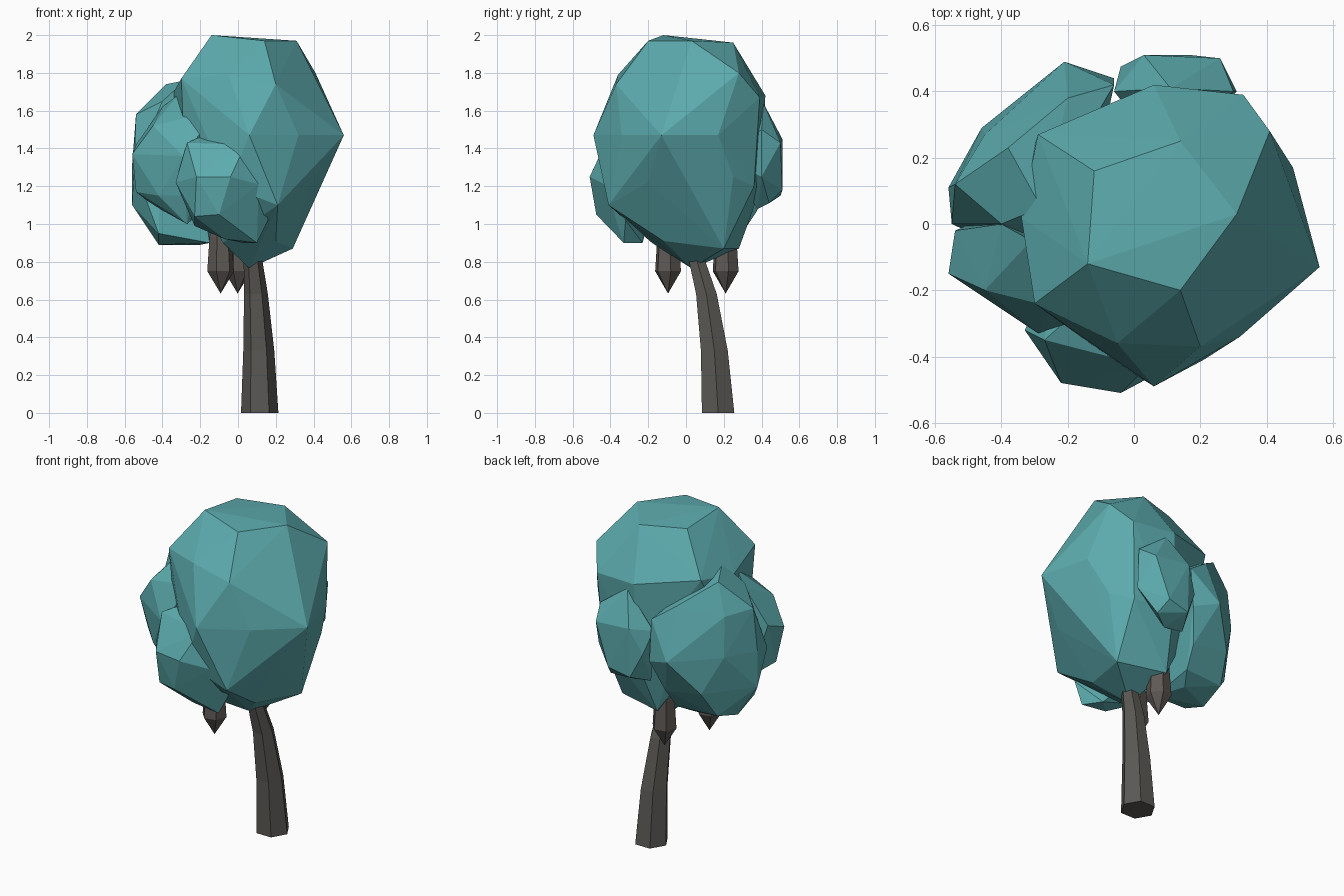
import bpy, bmesh, math

def material(name, rgb):
    m = bpy.data.materials.new(name)
    m.diffuse_color = (*rgb, 1)
    return m


TEAL = material("teal leaves", (0.107, 0.405, 0.42))
BARK = material("grey bark", (0.105, 0.10, 0.09))
POD = material("brown pod", (0.112, 0.099, 0.09))


def finish(name, bm, mat):
    bmesh.ops.recalc_face_normals(bm, faces=bm.faces[:])
    me = bpy.data.meshes.new(name)
    bm.to_mesh(me)
    bm.free()
    me.materials.append(mat)
    ob = bpy.data.objects.new(name, me)
    bpy.context.collection.objects.link(ob)
    return ob


def hull(name, points, mat):
    """Faceted solid spanned by a few key corners."""
    bm = bmesh.new()
    for p in points:
        bm.verts.new(p)
    bmesh.ops.convex_hull(bm, input=bm.verts[:])
    bmesh.ops.delete(bm, geom=[v for v in bm.verts if not v.link_faces], context='VERTS')
    return finish(name, bm, mat)


def loft(name, rings, mat, sides=6, spin=0.0):
    """Stack of rings: (x, y, z, radius)."""
    bm = bmesh.new()
    loops = []
    for x, y, z, r in rings:
        loops.append([bm.verts.new((x + r * math.cos(spin + math.tau * i / sides),
                                    y + r * math.sin(spin + math.tau * i / sides), z))
                      for i in range(sides)])
    for a, b in zip(loops, loops[1:]):
        for i in range(sides):
            j = (i + 1) % sides
            bm.faces.new((a[i], a[j], b[j], b[i]))
    bm.faces.new(loops[0][::-1])
    bm.faces.new(loops[-1])
    bmesh.ops.remove_doubles(bm, verts=bm.verts[:], dist=0.0005)
    return finish(name, bm, mat)


# Main crown
hull("main_crown", [
    (-.14, -.12, 2.0), (-.12, .16, 1.97), (.14, .25, 1.96), (.31, .03, 1.97), (.14, -.20, 1.97),
    (-.05, -.36, 1.79), (.20, -.37, 1.74), (.44, .02, 1.71), (.41, .28, 1.80), (.33, .39, 1.67),
    (.06, .42, 1.68), (-.29, .27, 1.74), (-.30, -.24, 1.77), (-.34, .02, 1.70),
    (.56, -.13, 1.47), (.48, .17, 1.47), (.06, -.49, 1.47), (.32, -.34, 1.47), (-.34, .10, 1.40),
    (.40, .02, 1.20), (.38, -.20, 1.22), (.21, -.41, 1.10), (.30, .36, 1.20), (.05, .40, 1.20),
    (.39, .25, 1.25), (-.05, -.42, 1.20), (-.28, -.20, 1.25),
    (.29, .20, .87), (.06, .03, .765), (.20, -.12, .91), (.0, .28, .87), (-.08, -.18, .90),
], TEAL)

# Big lower lobe on the back left
hull("back_left_lobe", [
    (-.54, .12, 1.58), (-.38, .23, 1.74), (-.28, .05, 1.76), (-.20, .38, 1.60), (-.40, .0, 1.65),
    (-.45, .27, 1.56), (-.06, .42, 1.50),
    (-.56, .11, 1.32), (-.55, .0, 1.30), (-.46, .29, 1.32), (-.21, .49, 1.30), (-.06, .44, 1.25),
    (-.56, .11, 1.10), (-.36, .37, 1.10), (-.12, .37, 1.06), (-.40, .27, .94), (-.14, .29, .94),
    (-.42, .10, .89), (-.20, .20, .89), (-.42, -.06, .95), (-.15, .0, .90),
], TEAL)

# Lobe on the left
hull("left_lobe", [
    (-.56, -.15, 1.37), (-.54, -.02, 1.42), (-.45, -.20, 1.52), (-.40, .0, 1.62), (-.31, -.05, 1.69),
    (-.25, -.25, 1.57), (-.14, -.28, 1.56), (-.39, -.26, 1.36), (-.29, -.33, 1.36),
    (-.54, -.10, 1.17), (-.42, -.22, 1.15), (-.30, -.27, 1.15), (-.27, -.22, 1.0),
    (-.45, .02, 1.10), (-.15, -.1, 1.1),
], TEAL)

# Lobe at the front
hull("front_lobe", [
    (-.22, -.48, 1.25), (-.04, -.51, 1.25), (-.27, -.35, 1.43), (.04, -.43, 1.42),
    (-.18, -.27, 1.47), (-.01, -.28, 1.47), (-.33, -.32, 1.22), (.11, -.43, 1.21),
    (-.10, -.475, 1.05), (-.23, -.43, 1.04), (-.07, -.33, .92), (.10, -.33, .90), (.03, -.23, .90),
    (.16, -.32, 1.02), (-.23, -.25, .99), (-.24, -.15, 1.2),
], TEAL)

# Lobe at the back
hull("back_lobe", [
    (.03, .51, 1.45), (.17, .51, 1.18), (.26, .50, 1.43), (.30, .40, 1.50), (.11, .41, 1.64),
    (-.04, .475, 1.30), (.03, .50, 1.15), (.31, .40, 1.25), (.20, .44, 1.11), (.10, .38, 1.08),
    (-.06, .40, 1.42), (-.03, .38, 1.10), (.10, .2, 1.35),
], TEAL)

# Curved trunk
loft("trunk", [(.115, .17, 0, .099), (.11, .15, .33, .082), (.095, .108, .63, .063),
               (.08, .06, .80, .05), (.06, .0, 1.0, .045)], BARK)

# Hanging pods under the crown
for name, x, y in (("front_pod", -.092, -.095), ("back_pod", -.002, .21)):
    loft(name, [(x, y, .632, 0.0001), (x, y, .75, .072), (x, y, .93, .06), (x, y, 1.02, .03)],
         POD, spin=0.2)
